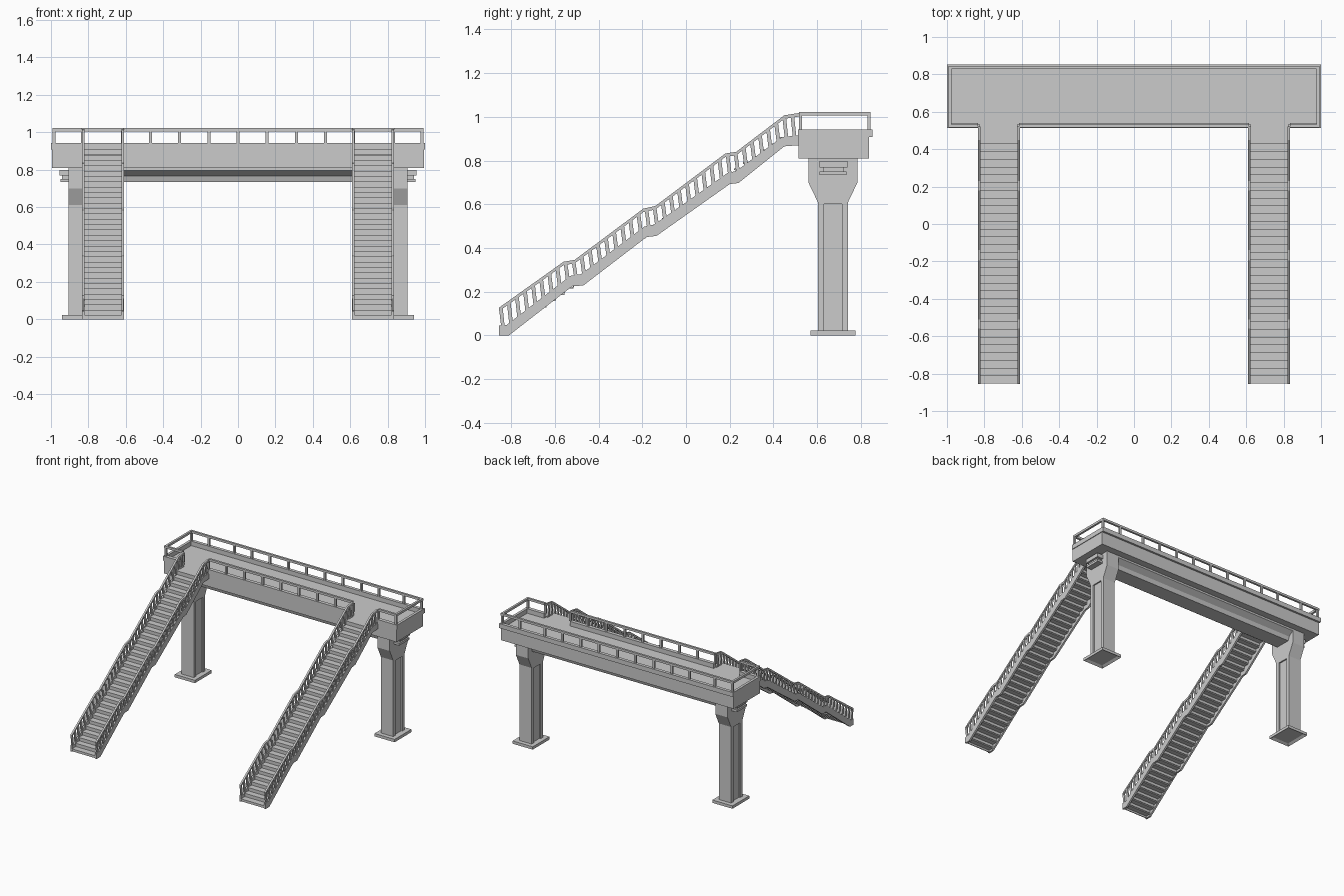
import bpy, bmesh

if "Cube" in bpy.data.objects:
    bpy.data.objects.remove(bpy.data.objects["Cube"])

mat = bpy.data.materials.new("concrete grey")
mat.diffuse_color = (0.6, 0.6, 0.6, 1)
mat.use_nodes = True
mat.node_tree.nodes["Principled BSDF"].inputs["Base Color"].default_value = mat.diffuse_color


def box(bm, x0, x1, y0, y1, z0, z1):
    prism(bm, [(y0, z0), (y1, z0), (y1, z1), (y0, z1)], x0, x1)


def prism(bm, pts, x0, x1):
    """Extrude a (y, z) outline from x0 to x1."""
    a = [bm.verts.new((x0, y, z)) for y, z in pts]
    b = [bm.verts.new((x1, y, z)) for y, z in pts]
    bm.faces.new(a)
    bm.faces.new(b[::-1])
    for i in range(len(pts)):
        j = (i + 1) % len(pts)
        bm.faces.new((a[j], a[i], b[i], b[j]))


def finish(name, bm, mirror=False):
    bmesh.ops.recalc_face_normals(bm, faces=bm.faces)
    me = bpy.data.meshes.new(name)
    bm.to_mesh(me)
    bm.free()
    me.materials.append(mat)
    ob = bpy.data.objects.new(name, me)
    bpy.context.collection.objects.link(ob)
    if mirror:
        ob.modifiers.new("mirror", 'MIRROR').use_axis[0] = True
    return ob


def height(path, y):
    """Height of a (y, z) path at y."""
    for (ya, za), (yb, zb) in zip(path, path[1:]):
        if ya <= y <= yb:
            return za + (zb - za) * (y - ya) / (yb - ya)
    return path[0][1] if y < path[0][0] else path[-1][1]


# Deck body with floor
bm = bmesh.new()
box(bm, -0.995, 0.995, 0.515, 0.838, 0.81, 0.908)
finish("deck", bm)

# Raised curb around the deck, open at the stair heads
SPANS = [(-1, -0.835), (-0.615, 0.615), (0.835, 1)]
bm = bmesh.new()
box(bm, -1, 1, 0.828, 0.853, 0.908, 0.943)
for s in (-1, 1):
    box(bm, min(s, s * 0.98), max(s, s * 0.98), 0.512, 0.828, 0.908, 0.943)
for a, b in SPANS:
    box(bm, a, b, 0.512, 0.54, 0.908, 0.943)
finish("deck_curb", bm)

# Deck railing: top bars and posts
bm = bmesh.new()
box(bm, -0.993, 0.993, 0.829, 0.845, 1.005, 1.022)
for s in (-1, 1):
    box(bm, min(s * 0.993, s * 0.977), max(s * 0.993, s * 0.977), 0.517, 0.845, 1.005, 1.022)
for a, b in SPANS:
    box(bm, max(a, -0.993), min(b, 0.993), 0.517, 0.533, 1.005, 1.022)
posts = [i * 0.156 for i in range(-3, 4)] + [s * x for s in (-1, 1) for x in (0.618, 0.832, 0.985)]
for x in posts:
    for y in (0.525, 0.837):
        box(bm, x - 0.008, x + 0.008, y - 0.007, y + 0.007, 0.94, 1.006)
finish("deck_railing", bm)

# Girder under the deck, flared at the top
bm = bmesh.new()
prism(bm, [(0.615, 0.735), (0.735, 0.735), (0.745, 0.765), (0.785, 0.795),
           (0.785, 0.81), (0.56, 0.81), (0.56, 0.795), (0.605, 0.765)], -0.805, 0.805)
finish("girder", bm)

# Columns: core, with framed faces that leave a recessed panel
core = [(0.603, 0.015), (0.742, 0.015), (0.742, 0.61), (0.785, 0.70),
        (0.785, 0.81), (0.56, 0.81), (0.56, 0.70), (0.603, 0.61)]
frame = [(0.603, 0.015), (0.632, 0.015), (0.632, 0.6), (0.715, 0.6), (0.715, 0.015)] + core[1:]
bm = bmesh.new()
prism(bm, core, 0.81, 0.895)
prism(bm, frame, 0.895, 0.905)
prism(bm, frame, 0.80, 0.81)
finish("column", bm, True)

# Column bases, hollowed from below
bm = bmesh.new()
box(bm, 0.768, 0.94, 0.57, 0.775, 0, 0.022)
bm.normal_update()
bmesh.ops.recalc_face_normals(bm, faces=bm.faces)
under = min(bm.faces, key=lambda f: f.calc_center_median().z)
bmesh.ops.inset_region(bm, faces=[under], thickness=0.025)
bmesh.ops.translate(bm, verts=under.verts, vec=(0, 0, 0.012))
finish("column_base", bm, True)

# Brackets on the outer column faces
bm = bmesh.new()
box(bm, 0.90, 0.955, 0.612, 0.738, 0.768, 0.798)
box(bm, 0.90, 0.94, 0.63, 0.72, 0.75, 0.768)
box(bm, 0.90, 0.95, 0.612, 0.735, 0.733, 0.75)
finish("bracket", bm, True)

# Stair paths in (y, z): stringer underside, stringer top and handrail top
under_path = [(-0.855, 0), (-0.81, 0), (-0.52, 0.225), (-0.47, 0.228), (-0.18, 0.45),
              (-0.135, 0.455), (0.2, 0.692), (0.24, 0.697), (0.45, 0.865), (0.515, 0.87)]
top_path = [(-0.855, 0.045), (-0.82, 0.048), (-0.53, 0.272), (-0.48, 0.28), (-0.19, 0.498),
            (-0.145, 0.507), (0.19, 0.743), (0.23, 0.752), (0.44, 0.908), (0.515, 0.915)]
rail_path = [(-0.855, 0.127), (-0.56, 0.337), (-0.51, 0.345), (-0.195, 0.58), (-0.14, 0.592),
             (0.18, 0.832), (0.23, 0.84), (0.45, 1.007), (0.52, 1.018)]
SIDES = [(0.61, 0.624), (0.821, 0.835)]

# Stringers
bm = bmesh.new()
for a, b in SIDES:
    prism(bm, under_path + top_path[::-1], a, b)
finish("stair_stringer", bm, True)

# Handrails
bm = bmesh.new()
for a, b in SIDES:
    prism(bm, rail_path + [(y, z - 0.016) for y, z in rail_path[::-1]], a, b)
finish("stair_handrail", bm, True)

# Leaning balusters
bm = bmesh.new()
N, W, LEAN = 37, 0.008, 0.01
for a, b in SIDES:
    for i in range(N):
        y = -0.838 + i * 1.335 / (N - 1)
        yt = max(y - LEAN, -0.847)
        prism(bm, [(y - W, height(top_path, y - W) - 0.006), (y + W, height(top_path, y + W) - 0.006),
                   (yt + W, height(rail_path, yt + W) - 0.01),
                   (yt - W, height(rail_path, yt - W) - 0.01)], a + 0.002, b - 0.002)
finish("stair_balusters", bm, True)

# Treads and risers
bm = bmesh.new()
STEPS = 31
dy, dz = 1.28 / STEPS, 0.885 / STEPS
for i in range(STEPS):
    y, z = -0.85 + i * dy, 0.022 + i * dz
    box(bm, 0.622, 0.823, y - 0.004, y + dy + 0.004, z - 0.008, z)
    box(bm, 0.622, 0.823, y + 0.002, y + 0.008, max(z - dz, 0), z - 0.008)
finish("stair_treads", bm, True)

# Landing joining the stair to the deck
bm = bmesh.new()
box(bm, 0.622, 0.823, 0.428, 0.52, 0.88, 0.908)
finish("stair_landing", bm, True)
